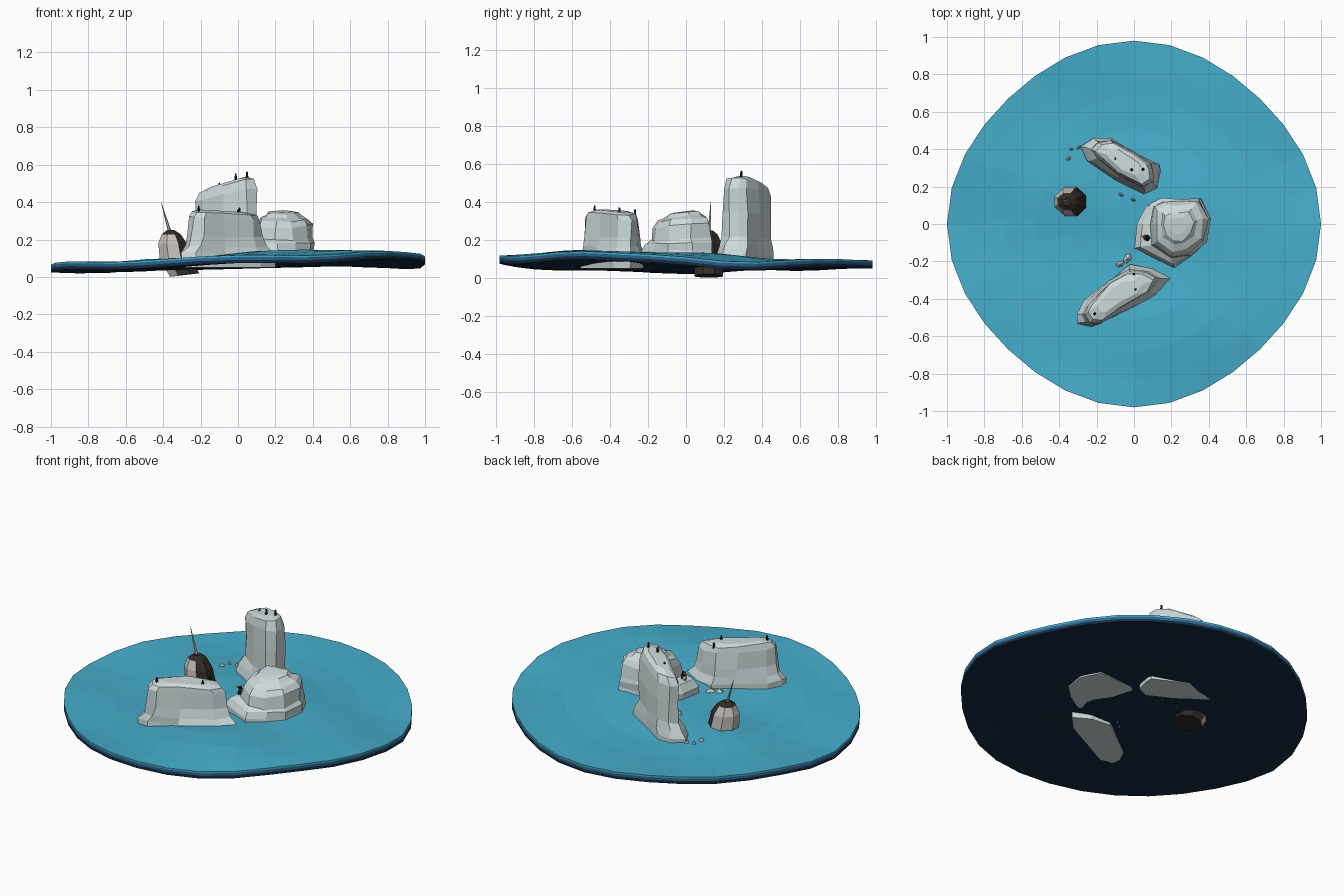
import bpy, bmesh, math, random
from mathutils import Vector, Matrix

if "Cube" in bpy.data.objects:
    bpy.data.objects.remove(bpy.data.objects["Cube"])

random.seed(4)


def material(name, r, g, b):
    m = bpy.data.materials.new(name)
    m.diffuse_color = (r, g, b, 1)
    m.use_nodes = True
    m.node_tree.nodes["Principled BSDF"].inputs["Base Color"].default_value = m.diffuse_color
    return m


SURFACE = material("sea_surface", .06, .42, .60)
MID = material("sea_mid", .025, .13, .28)
DEEP = material("sea_deep", .007, .025, .055)
STONE = material("pale_stone", .62, .71, .71)
DARK = material("dark_skin", .03, .025, .02)
BELLY = material("pale_belly", .55, .52, .49)
BLACK = material("bird_black", .015, .015, .015)
ORANGE = material("beak_orange", .75, .22, .03)


def finish(name, bm, *mats):
    bmesh.ops.recalc_face_normals(bm, faces=bm.faces)
    me = bpy.data.meshes.new(name)
    bm.to_mesh(me)
    bm.free()
    for m in mats:
        me.materials.append(m)
    ob = bpy.data.objects.new(name, me)
    bpy.context.collection.objects.link(ob)
    return ob


def loft(bm, rings):
    """Skin a stack of equal-length point rings and cap both ends."""
    vs = [[bm.verts.new(p) for p in ring] for ring in rings]
    n = len(vs[0])
    for a, b in zip(vs, vs[1:]):
        for i in range(n):
            j = (i + 1) % n
            bm.faces.new((a[i], a[j], b[j], b[i]))
    bm.faces.new(vs[0][::-1])
    bm.faces.new(vs[-1])


# Sea: gentle swells, (x, y, height, spread)
SWELLS = [(.78, -.4, .045, .28), (-.42, .13, .02, .15), (.3, .1, .03, .3),
          (0, -1, .02, .35), (-.75, 0, -.03, .4), (0, .75, -.012, .35),
          (.2, -.55, .03, .25), (-.4, -.6, -.01, .25), (1, .3, -.012, .25)]


def sea_height(x, y):
    z = .096 + .006 * math.sin(9 * y + 2 * x)
    for cx, cy, h, s in SWELLS:
        z += h * math.exp(-((x - cx) ** 2 + (y - cy) ** 2) / (2 * s * s))
    return z


SEGS = 32
RINGS = [0.16, .34, .52, .70, .86, 1]
sea_xy = []
for k, f in enumerate(RINGS):
    ring = []
    for i in range(SEGS):
        a = 2 * math.pi * (i + (.0 if f == 1 else random.uniform(-.2, .2))) / SEGS
        r = (.97 + .02 * math.cos(4 * a) + .01 * math.cos(2 * a)) * f
        ring.append((r * math.cos(a), r * math.sin(a)))
    sea_xy.append(ring)


def sea_layer(name, top, bottom, mat):
    def at(p, d):
        return (p[0], p[1], sea_height(*p) - d)
    rings = [[at(p, bottom) for p in r] for r in sea_xy]
    rings += [[at(p, top) for p in r] for r in sea_xy[::-1]]
    bm = bmesh.new()
    loft(bm, rings)
    finish(name, bm, mat)


sea_layer("sea_surface", 0, .010, SURFACE)
sea_layer("sea_middle", .010, .025, MID)
sea_layer("sea_depth", .025, .042, DEEP)


# Rock stacks: foot outline blends into wall outline, then a rounded crown
def rock(name, foot, wall, bottom, crown, levels):
    n = len(foot)
    cx = sum(p[0] for p in wall) / n
    cy = sum(p[1] for p in wall) / n
    rings = []
    for f, blend, scale in levels:
        ring = []
        for (fx, fy), (wx, wy) in zip(foot, wall):
            x = fx + (wx - fx) * blend
            y = fy + (wy - fy) * blend
            x = cx + (x - cx) * scale + random.uniform(-.006, .006)
            y = cy + (y - cy) * scale + random.uniform(-.006, .006)
            ring.append((x, y, bottom + (crown(x, y) - bottom) * f
                         + (random.uniform(-.006, .006) if 0 < f < 1 else 0)))
        rings.append(ring)
    bm = bmesh.new()
    loft(bm, rings)
    finish(name, bm, STONE)


rock("front_rock",
     [(-.31, -.48), (-.27, -.41), (-.12, -.29), (-.02, -.22), (.1, -.24),
      (.205, -.29), (.12, -.38), (-.07, -.48), (-.22, -.55), (-.3, -.53)],
     [(-.265, -.48), (-.24, -.43), (-.13, -.31), (-.03, -.25), (.06, -.255),
      (.12, -.29), (.08, -.36), (-.07, -.45), (-.18, -.53), (-.24, -.525)],
     .05, lambda x, y: .352 - .06 * (x + .07),
     [(0, 0, 1), (.25, 0, 1), (.38, .55, 1), (.55, .9, 1), (.86, 1, 1),
      (.96, 1, .9), (1, 1, .6)])

rock("right_rock",
     [(0, -.13), (.02, 0), (.07, .1), (.14, .14), (.24, .13),
      (.36, .14), (.41, .03), (.39, -.1), (.31, -.17), (.21, -.23)],
     [(.11, -.11), (.10, 0), (.11, .09), (.16, .12), (.24, .12),
      (.35, .125), (.395, .03), (.37, -.09), (.29, -.16), (.2, -.17)],
     .08, lambda x, y: .345 + .12 * min(y, .05),
     [(0, 0, 1), (.25, 0, 1), (.4, .25, 1), (.47, .85, 1), (.75, 1, 1),
      (.88, 1, .86), (.93, 1, .62), (1, 1, .52), (1.02, 1, .3)])

rock("back_rock",
     [(-.285, .41), (-.22, .455), (-.13, .46), (0, .38), (.135, .32),
      (.14, .28), (.12, .19), (.05, .155), (-.1, .23), (-.25, .34)],
     [(-.225, .4), (-.19, .44), (-.12, .445), (0, .385), (.09, .32),
      (.1, .28), (.1, .23), (.05, .195), (-.08, .26), (-.19, .35)],
     .05, lambda x, y: .525 + .3 * min(x, .06),
     [(0, 0, 1), (.15, 0, 1), (.24, .4, 1), (.34, .9, 1), (.6, 1, 1),
      (.86, 1, 1), (.96, 1, .86), (1, 1, .55)])


# Simple low-poly solids
def blob(name, loc, size, mat, turn=0):
    bm = bmesh.new()
    bmesh.ops.create_icosphere(
        bm, subdivisions=1, radius=1,
        matrix=Matrix.Translation(loc) @ Matrix.Rotation(turn, 4, 'Z')
        @ Matrix.Diagonal((*size, 1)))
    return finish(name, bm, mat)


def spike(name, start, end, r1, r2, mat, sides=6):
    a, b = Vector(start), Vector(end)
    d = b - a
    bm = bmesh.new()
    bmesh.ops.create_cone(
        bm, cap_ends=True, segments=sides, radius1=r1, radius2=r2, depth=d.length,
        matrix=Matrix.Translation((a + b) / 2) @ d.to_track_quat('Z', 'Y').to_matrix().to_4x4())
    return finish(name, bm, mat)


# Loose boulders awash around the stacks
for x, y, rx, ry, t in [(-.035, -.185, .035, .022, .9), (-.075, -.215, .026, .018, .3),
                        (-.35, .35, .017, .011, .6), (-.335, .40, .012, .008, 0),
                        (-.295, .41, .013, .009, .8), (-.07, .157, .018, .01, -.3),
                        (-.005, .13, .016, .009, -.4)]:
    blob("boulder", (x, y, sea_height(x, y) - .012), (rx, ry, .035), STONE, t)

# Tusked sea animal rising from the water, belly towards -x
bm = bmesh.new()
body = [(-.285, 0, .085, .08), (-.338, .1, .088, .083), (-.35, .18, .082, .073),
        (-.357, .228, .055, .05), (-.36, .25, .022, .022)]
loft(bm, [[(cx + rx * math.cos(a), .12 + ry * math.sin(a),
            z + (.12 * rx * math.cos(a) if z == .0 else 0) + (.01 if z == 0 else 0))
           for a in [math.pi / 8 + i * math.pi / 4 for i in range(8)]]
          for cx, z, rx, ry in body])
bm.normal_update()
for f in bm.faces:
    c = f.calc_center_median()
    if c.z < .21 and c.x < -.34 and c.z > .02:
        f.material_index = 1
finish("tusked_body", bm, DARK, BELLY)
spike("tusk", (-.355, .122, .21), (-.412, .13, .4), .011, .001, BELLY)

# Seabirds perched on the crowns
for x, y, z in [(-.21, -.48, .352), (.008, -.35, .342), (.0, -.268, .332),
                (.048, .292, .535), (-.012, .29, .525), (-.1, .35, .475)]:
    spike("perched_bird_body", (x, y, z - .008), (x, y, z + .02), .009, .005, BLACK, 5)
    blob("perched_bird_head", (x, y, z + .023), (.006, .006, .006), BLACK)

# Larger seabird on the ledge of the right rock
blob("ledge_bird_body", (.07, -.075, .2), (.018, .018, .03), BLACK)
blob("ledge_bird_breast", (.06, -.07, .197), (.014, .014, .022), BELLY)
blob("ledge_bird_head", (.066, -.072, .232), (.013, .013, .013), BLACK)
spike("ledge_bird_beak", (.058, -.07, .232), (.035, -.064, .228), .008, .001, ORANGE, 5)
